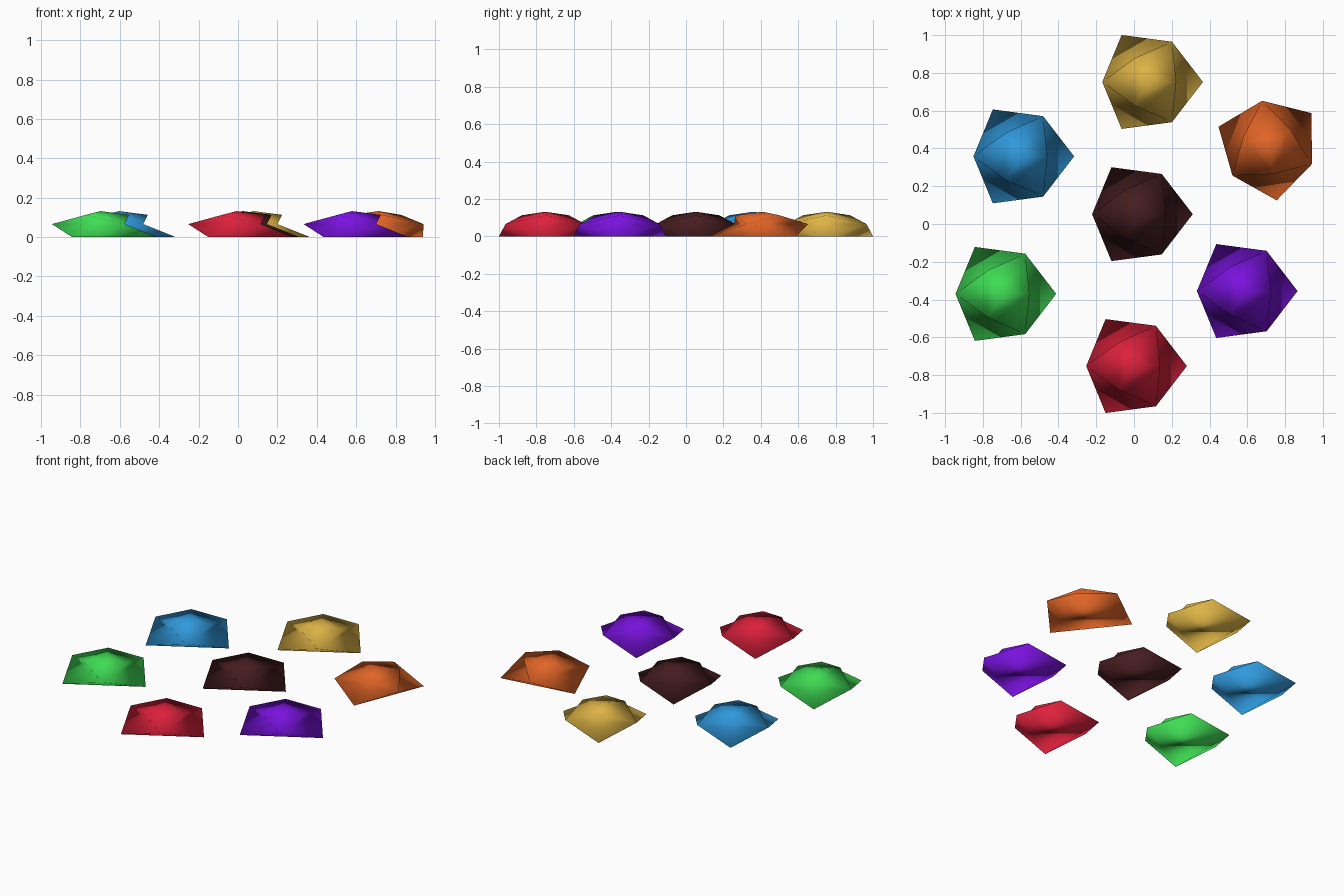
import bpy, bmesh
from math import radians, cos, sin

if "Cube" in bpy.data.objects:
    bpy.data.objects.remove(bpy.data.objects["Cube"])

BOTTOM_R, UPPER_R, MID_R = 0.287, 0.246, 0.146
GIRDLE_Z, MID_Z, TOP_Z = 0.066, 0.113, 0.132


def ring(bm, r, z, start):
    """Three points, 120 degrees apart."""
    return [bm.verts.new((r * cos(radians(start + 120 * i)),
                          r * sin(radians(start + 120 * i)), z)) for i in range(3)]


def gem(name, x, y, turn, color):
    bm = bmesh.new()
    low = ring(bm, BOTTOM_R, 0, 0)            # flat base triangle
    up = ring(bm, UPPER_R, GIRDLE_Z, 60)      # opposed girdle triangle
    mid = ring(bm, MID_R, MID_Z, 0)           # bulging points over girdle edges
    apex = bm.verts.new((0, 0, TOP_Z))
    bm.faces.new(low[::-1])
    for i in range(3):
        j = (i + 1) % 3
        bm.faces.new((low[i], low[j], up[i]))         # side leaning outward
        bm.faces.new((up[i], low[j], up[j]))          # side leaning inward
        bm.faces.new((up[i], up[j], mid[j]))          # lip under the crown
        bm.faces.new((up[i], mid[j], mid[i]))         # crown corner
        bm.faces.new((apex, mid[i], mid[j]))          # crown centre
    bmesh.ops.recalc_face_normals(bm, faces=bm.faces)
    for f in bm.faces:
        f.smooth = True
    mesh = bpy.data.meshes.new(name)
    bm.to_mesh(mesh)
    bm.free()
    mat = bpy.data.materials.new(name)
    mat.diffuse_color = (*color, 1)
    mat.use_nodes = True
    mat.node_tree.nodes["Principled BSDF"].inputs["Base Color"].default_value = mat.diffuse_color
    mesh.materials.append(mat)
    ob = bpy.data.objects.new(name, mesh)
    ob.location = (x, y, 0)
    ob.rotation_euler.z = radians(turn)
    bpy.context.collection.objects.link(ob)


# Seven gems: one in the centre, six around it
gem("dark_gem", 0.024, 0.052, 0, (0.06, 0.012, 0.014))
gem("yellow_gem", 0.078, 0.752, 0, (0.72, 0.45, 0.06))
gem("blue_gem", -0.604, 0.358, 0, (0.03, 0.32, 0.72))
gem("green_gem", -0.699, -0.37, 0, (0.05, 0.72, 0.09))
gem("red_gem", -0.007, -0.752, 0, (0.72, 0.015, 0.045))
gem("purple_gem", 0.579, -0.355, 0, (0.19, 0.006, 0.72))
gem("orange_gem", 0.714, 0.409, 38.3, (0.75, 0.13, 0.02))
